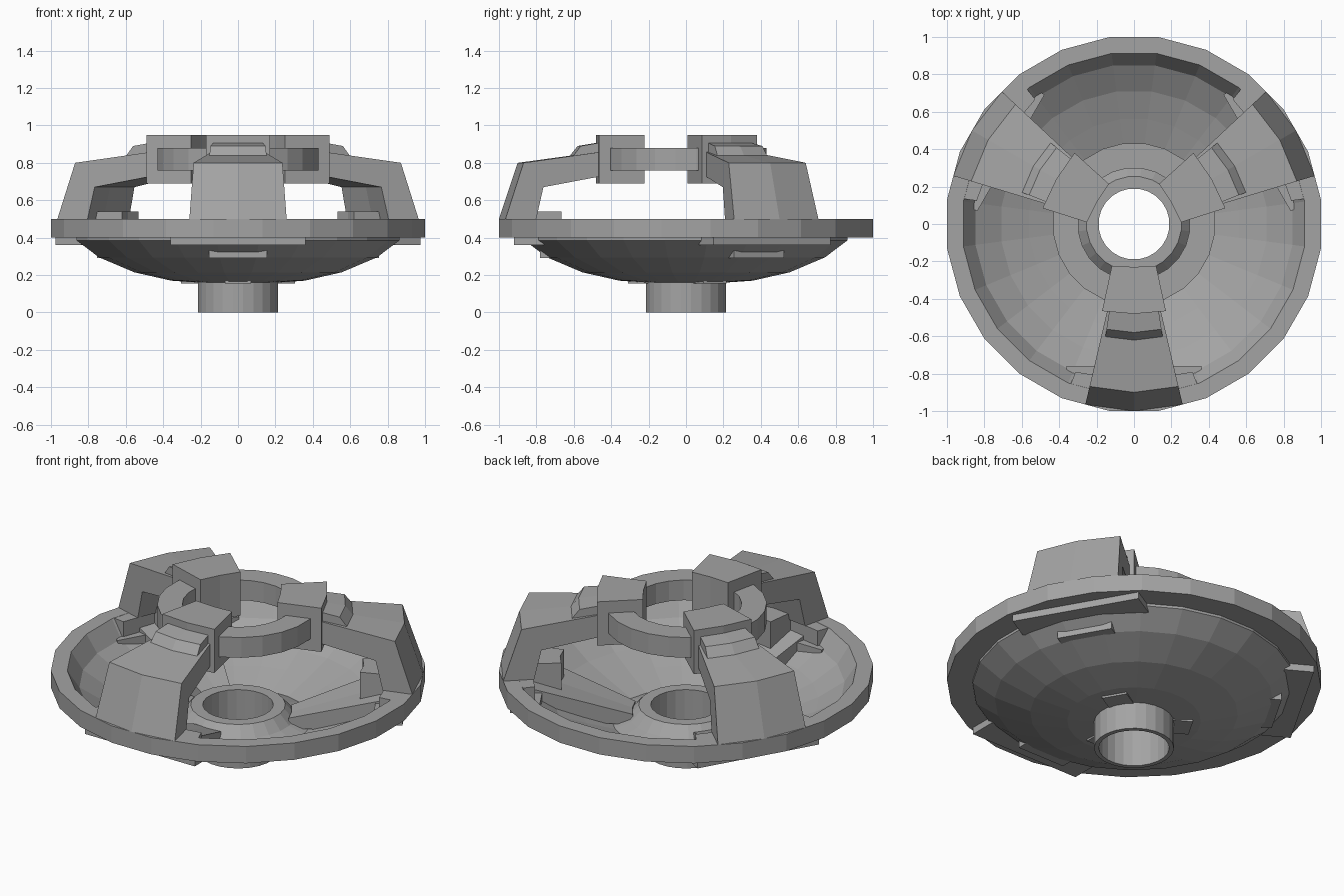
import bpy, bmesh, math
from mathutils import Matrix

cube = bpy.data.objects.get("Cube")
if cube:
    bpy.data.objects.remove(cube)

grey = bpy.data.materials.new("plain_grey")
grey.use_nodes = True
COLOUR = (0.37, 0.37, 0.37, 1)
grey.diffuse_color = COLOUR
grey.node_tree.nodes["Principled BSDF"].inputs["Base Color"].default_value = COLOUR

SIDES = 24
ARM_ANGLES = (0, 120, 240)   # turned from the front


def finish(name, bm):
    bmesh.ops.recalc_face_normals(bm, faces=bm.faces)
    mesh = bpy.data.meshes.new(name)
    bm.to_mesh(mesh)
    bm.free()
    mesh.materials.append(grey)
    obj = bpy.data.objects.new(name, mesh)
    bpy.context.collection.objects.link(obj)
    return obj


def revolve(name, profile):
    """Closed (radius, height) profile turned around z."""
    bm = bmesh.new()
    rings = []
    for i in range(SIDES):
        a = math.tau * (i + 0.5) / SIDES
        rings.append([bm.verts.new((r * math.cos(a), r * math.sin(a), z)) for r, z in profile])
    n = len(profile)
    for i in range(SIDES):
        a, b = rings[i], rings[(i + 1) % SIDES]
        for j in range(n):
            k = (j + 1) % n
            bm.faces.new((a[j], b[j], b[k], a[k]))
    return finish(name, bm)


def radial_part(name, profile, base, grow, sag=0.0):
    """Side profile (radius, height) given a half width of base + grow * radius,
    bent back by sag at its edges, and repeated for the three arms."""
    for index, degrees in enumerate(ARM_ANGLES):
        bm = bmesh.new()
        cuts = []
        for s in (-1, 0, 1):
            cuts.append([bm.verts.new((s * (base + grow * r), -r + abs(s) * sag * r, z))
                         for r, z in profile])
        n = len(profile)
        for a, b in zip(cuts, cuts[1:]):
            for j in range(n):
                k = (j + 1) % n
                bm.faces.new((a[j], b[j], b[k], a[k]))
        bm.faces.new(cuts[0])
        bm.faces.new(cuts[2])
        bm.transform(Matrix.Rotation(math.radians(degrees), 4, 'Z'))
        finish(f"{name}_{index + 1}", bm)


def box(inner, outer, low, high):
    return [(inner, low), (outer, low), (outer, high), (inner, high)]


# Dish with flat rim, raised hub and hollow stem
revolve("dish", [
    (1.008, 0.40), (1.008, 0.50), (0.92, 0.50), (0.855, 0.40), (0.715, 0.31),
    (0.565, 0.25), (0.40, 0.19), (0.31, 0.22), (0.255, 0.28), (0.19, 0.28),
    (0.19, 0), (0.215, 0), (0.215, 0.16), (0.36, 0.17), (0.56, 0.215),
    (0.75, 0.295), (0.87, 0.385), (0.87, 0.40)])

# Upper ring held by the arms
revolve("upper_ring", box(0.30, 0.435, 0.76, 0.88))

# Bent arms, clamp blocks and sloped humps
radial_part("arm", [(1.0, 0.5), (0.90, 0.80), (0.46, 0.86), (0.46, 0.73),
                    (0.79, 0.67), (0.83, 0.5)], 0.035, 0.225, 0.035)
radial_part("clamp_block", box(0.23, 0.48, 0.69, 0.95), 0.07, 0.21, 0.03)
radial_part("hump", [(0.635, 0.82), (0.58, 0.89), (0.46, 0.91), (0.46, 0.80)],
            0.06, 0.15, 0.03)

# Supports inside the bowl below each arm
radial_part("rim_tab", box(0.845, 0.95, 0.40, 0.499), 0.0, 0.37, 0.065)
radial_part("pad", box(0.68, 0.86, 0.38, 0.54), 0.0, 0.13, 0.02)
radial_part("bowl_rib", [(0.28, 0.19), (0.29, 0.25), (0.85, 0.44), (0.85, 0.39),
                         (0.70, 0.29), (0.50, 0.21)], 0.02, 0.225, 0.03)

# Stepped plates under the dish
radial_part("wide_plate", box(0.76, 0.92, 0.36, 0.41), 0.36, 0.0)
radial_part("narrow_plate", box(0.62, 0.78, 0.29, 0.335), 0.155, 0.0)
radial_part("stem_foot", box(0.20, 0.31, 0.155, 0.19), 0.07, 0.0)
